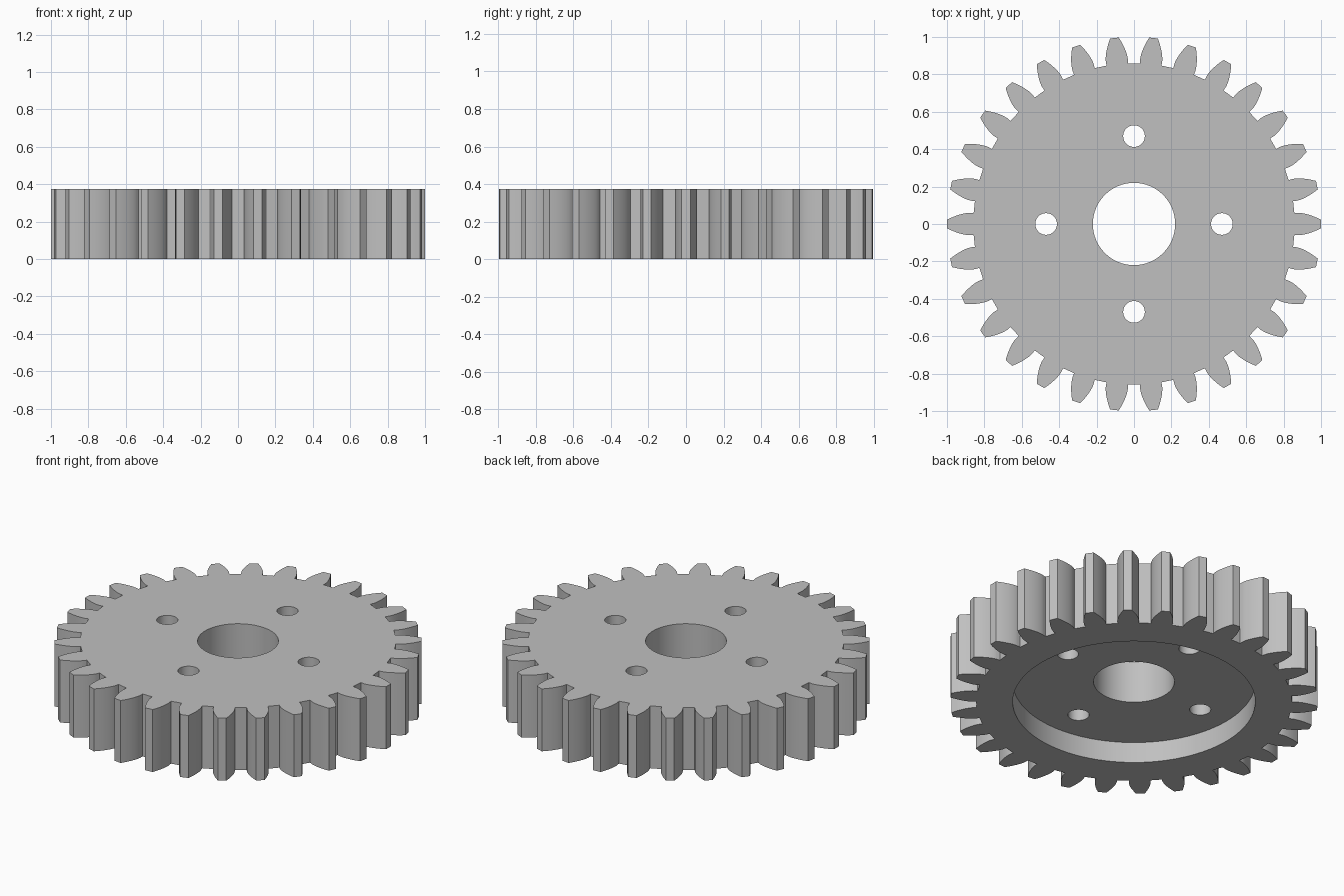
import bpy, bmesh
from math import sin, cos, tan, pi, acos, radians, sqrt

if "Cube" in bpy.data.objects:
    bpy.data.objects.remove(bpy.data.objects["Cube"])

TEETH = 30
MODULE = 2 / (TEETH + 2)
TIP = 1.0
PITCH = TEETH * MODULE / 2
ROOT = PITCH - 1.25 * MODULE
BASE = PITCH * cos(radians(20))
HEIGHT = 0.375
RECESS_DEPTH = 0.125


def involute(r):
    a = acos(min(1, BASE / r))
    return tan(a) - a


def half_angle(r):
    # half of the tooth's angular width at radius r
    return pi / (2 * TEETH) + involute(PITCH) - involute(max(r, BASE))


def polar(r, a):
    return (r * cos(a), r * sin(a))


def prism(name, outline, z0, z1):
    bm = bmesh.new()
    face = bm.faces.new([bm.verts.new((x, y, z0)) for x, y in outline])
    top = bmesh.ops.extrude_face_region(bm, geom=[face])
    verts = [g for g in top["geom"] if isinstance(g, bmesh.types.BMVert)]
    bmesh.ops.translate(bm, verts=verts, vec=(0, 0, z1 - z0))
    bmesh.ops.recalc_face_normals(bm, faces=bm.faces)
    mesh = bpy.data.meshes.new(name)
    bm.to_mesh(mesh)
    bm.free()
    obj = bpy.data.objects.new(name, mesh)
    bpy.context.collection.objects.link(obj)
    return obj


def circle(radius, cx=0, cy=0, sides=64):
    return [(cx + radius * cos(2 * pi * i / sides),
             cy + radius * sin(2 * pi * i / sides)) for i in range(sides)]


# Toothed blank: radial root, then involute flank up to the tip
STEPS = 8
radii = [ROOT] + [BASE + (TIP - BASE) * (i / STEPS) ** 1.5 for i in range(STEPS + 1)]
outline = []
for t in range(TEETH):
    mid = 2 * pi * t / TEETH
    outline += [polar(r, mid - half_angle(r)) for r in radii]
    outline += [polar(r, mid + half_angle(r)) for r in reversed(radii)]
gear = prism("gear_wheel", outline, 0, HEIGHT)

# Cutters: shaft bore, four bolt holes, underside recess
cutters = [prism("bore_cutter", circle(0.22), -0.1, HEIGHT + 0.1),
           prism("recess_cutter", circle(0.66, sides=96), -0.1, RECESS_DEPTH)]
for k in range(4):
    cx, cy = polar(0.47, k * pi / 2)
    cutters.append(prism("bolt_hole_cutter", circle(0.058, cx, cy, 32), -0.1, HEIGHT + 0.1))

bpy.ops.object.select_all(action='DESELECT')
bpy.context.view_layer.objects.active = gear
gear.select_set(True)
for cutter in cutters:
    cutter.hide_render = True
    mod = gear.modifiers.new("cut", 'BOOLEAN')
    mod.operation = 'DIFFERENCE'
    mod.solver = 'EXACT'
    mod.object = cutter
    bpy.ops.object.modifier_apply(modifier=mod.name)
for cutter in cutters:
    bpy.data.objects.remove(cutter)

# Single grey metal
color = (0.527, 0.527, 0.527, 1)
grey = bpy.data.materials.new("grey_metal")
grey.use_nodes = True
grey.diffuse_color = color
grey.node_tree.nodes["Principled BSDF"].inputs["Base Color"].default_value = color
gear.data.materials.clear()
gear.data.materials.append(grey)

bpy.ops.object.shade_smooth_by_angle(angle=radians(25))
